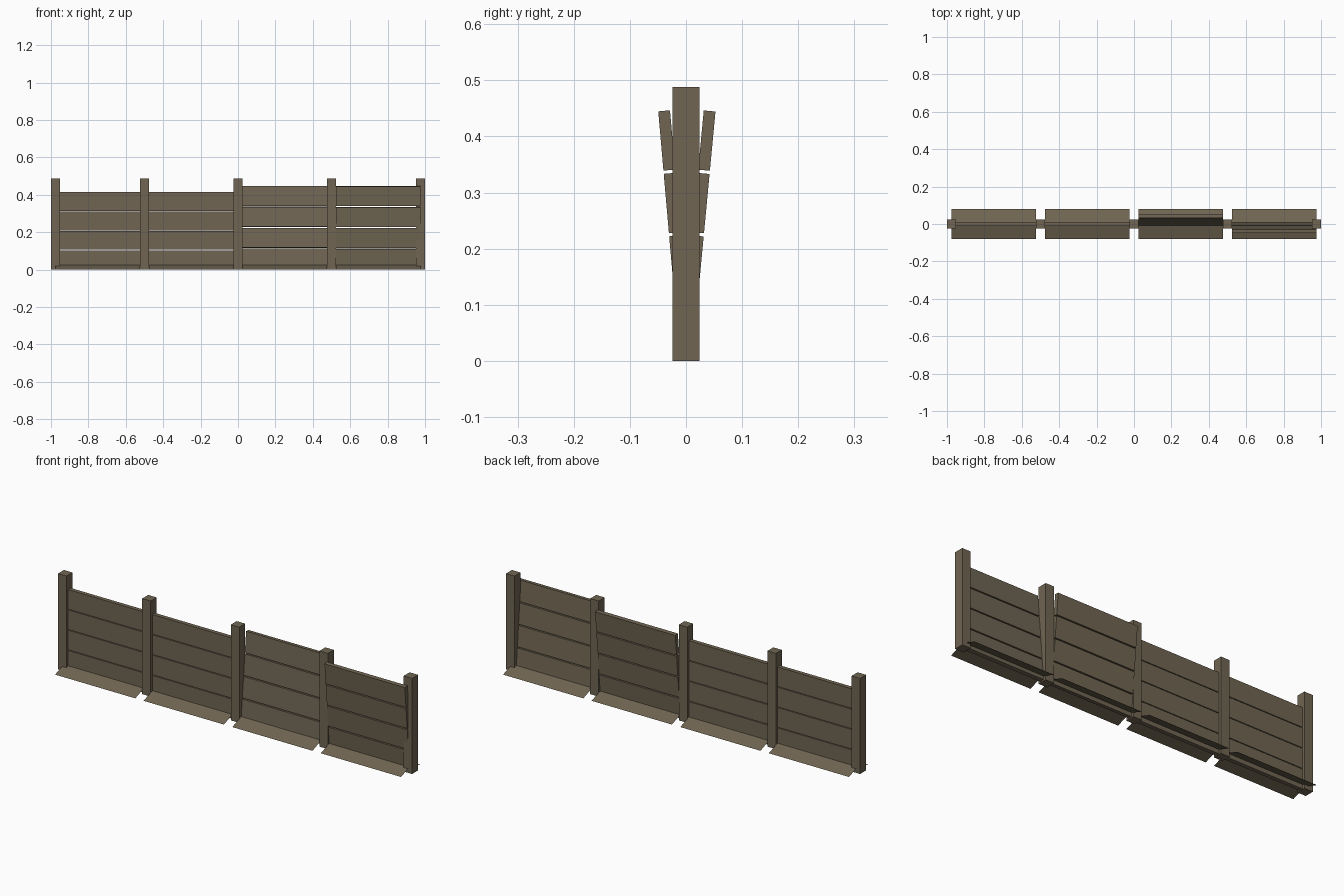
import bpy
import bmesh
from math import radians
from mathutils import Matrix, Vector

cube = bpy.data.objects.get("Cube")
if cube:
    bpy.data.objects.remove(cube, do_unlink=True)

# Weathered wood material
COLOR = (0.16, 0.13, 0.085, 1.0)
wood = bpy.data.materials.new("weathered wood")
wood.use_nodes = True
wood.diffuse_color = COLOR
wood.node_tree.nodes["Principled BSDF"].inputs["Base Color"].default_value = COLOR


def add_object(name, bm):
    mesh = bpy.data.meshes.new(name)
    bm.to_mesh(mesh)
    bm.free()
    mesh.materials.append(wood)
    obj = bpy.data.objects.new(name, mesh)
    bpy.context.collection.objects.link(obj)
    return obj


def add_box(bm, center, size):
    matrix = Matrix.Translation(center) @ Matrix.Diagonal(Vector((*size, 1)))
    bmesh.ops.create_cube(bm, size=1, matrix=matrix)


POST_WIDTH, POST_HEIGHT = 0.048, 0.488
PANEL_LENGTH, PLANK_THICKNESS = 0.453, 0.021

# Five square posts
for i, x in enumerate((-0.976, -0.5, 0, 0.5, 0.976)):
    bm = bmesh.new()
    add_box(bm, (x, 0, POST_HEIGHT / 2), (POST_WIDTH, POST_WIDTH, POST_HEIGHT))
    add_object(f"post_{i + 1}", bm)

# Four plank panels: centre x, lean in degrees, first plank bottom, spacing, plank height
panels = [
    (-0.75, 0, 0.003, 0.1037, 0.100),
    (-0.25, 0, 0.003, 0.1037, 0.100),
    (0.25, -5.4, 0.006, 0.1118, 0.106),
    (0.75, 5.0, 0.006, 0.1118, 0.106),
]
for i, (x, lean, start, spacing, height) in enumerate(panels):
    bm = bmesh.new()
    for row in range(4):
        add_box(bm, (0, 0, start + row * spacing + height / 2),
                (PANEL_LENGTH, PLANK_THICKNESS, height))
    obj = add_object(f"plank_panel_{i + 1}", bm)
    obj.location.x = x
    obj.rotation_euler.x = radians(lean)

    # Thin ridged skirt along the ground, open underneath
    bm = bmesh.new()
    rows = [[bm.verts.new((x + side * PANEL_LENGTH / 2, y, z)) for side in (-1, 1)]
            for y, z in ((-0.08, 0), (0, 0.029), (0.08, 0))]
    for low, high in zip(rows, rows[1:]):
        bm.faces.new((low[0], low[1], high[1], high[0]))
    add_object(f"ground_skirt_{i + 1}", bm)
